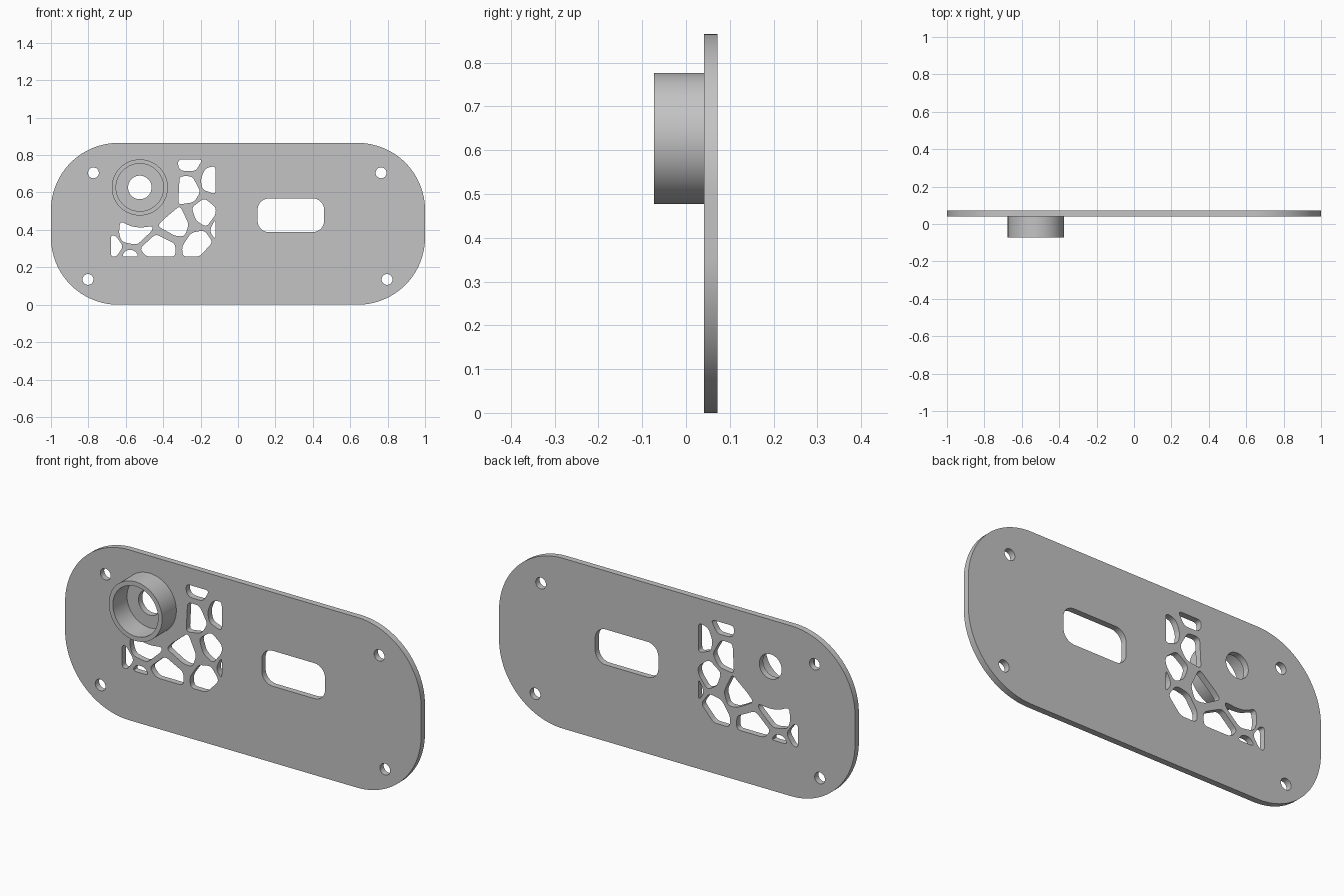
import bpy
import bmesh
import math
from mathutils import Vector

default_cube = bpy.data.objects.get("Cube")
if default_cube:
    bpy.data.objects.remove(default_cube, do_unlink=True)

grey = bpy.data.materials.new("light_grey_plastic")
grey.use_nodes = True
colour = (0.55, 0.55, 0.55, 1.0)
grey.diffuse_color = colour
grey.node_tree.nodes["Principled BSDF"].inputs["Base Color"].default_value = colour


def circle(cx, cz, radius, steps=48):
    angles = [2 * math.pi * i / steps for i in range(steps)]
    return [(cx + radius * math.cos(a), cz + radius * math.sin(a)) for a in angles]


def rounded_box(left, right, bottom, top, radius, steps=16):
    """Rectangle outline with circular corner arcs."""
    corners = [(right - radius, top - radius), (left + radius, top - radius),
               (left + radius, bottom + radius), (right - radius, bottom + radius)]
    points = []
    for quarter, (cx, cz) in enumerate(corners):
        for i in range(steps + 1):
            a = (quarter + i / steps) * math.pi / 2
            points.append((cx + radius * math.cos(a), cz + radius * math.sin(a)))
    return points


def soft_polygon(corners, softness=0.022, steps=5):
    """Polygon outline whose corners are eased with short curves."""
    corners = [Vector(c) for c in corners]
    points = []
    for i, corner in enumerate(corners):
        before = corners[i - 1] - corner
        after = corners[(i + 1) % len(corners)] - corner
        start = corner + before.normalized() * min(softness, before.length * 0.45)
        end = corner + after.normalized() * min(softness, after.length * 0.45)
        for s in range(steps + 1):
            t = s / steps
            points.append(start * (1 - t) ** 2 + corner * 2 * t * (1 - t) + end * t * t)
    return points


def extrude_outlines(name, outlines, front, back):
    """Solid between two y depths; the first outline is the rim, others are holes."""
    curve = bpy.data.curves.new(name, "CURVE")
    curve.dimensions = "2D"
    curve.fill_mode = "BOTH"
    curve.extrude = (back - front) / 2
    for outline in outlines:
        spline = curve.splines.new("POLY")
        spline.points.add(len(outline) - 1)
        for point, (x, z) in zip(spline.points, outline):
            point.co = (x, z, 0, 1)
        spline.use_cyclic_u = True
    curve.materials.append(grey)
    obj = bpy.data.objects.new(name, curve)
    bpy.context.collection.objects.link(obj)
    obj.location.y = (front + back) / 2
    obj.rotation_euler.x = math.pi / 2
    bpy.ops.object.select_all(action="DESELECT")
    obj.select_set(True)
    bpy.context.view_layer.objects.active = obj
    bpy.ops.object.convert(target="MESH")
    obj = bpy.context.object
    bpy.ops.object.transform_apply(location=True, rotation=True, scale=True)
    # Weld the caps to the walls
    bm = bmesh.new()
    bm.from_mesh(obj.data)
    bmesh.ops.remove_doubles(bm, verts=bm.verts, dist=0.0002)
    bmesh.ops.recalc_face_normals(bm, faces=bm.faces)
    bm.to_mesh(obj.data)
    bm.free()
    bpy.ops.object.shade_smooth_by_angle(angle=math.radians(30))
    return obj


# Irregular web of vent openings
upper_vents = [
    [(-.32, .777), (-.19, .777), (-.225, .715), (-.3, .715), (-.32, .735)],
    [(-.2, .67), (-.175, .73), (-.12, .742), (-.12, .59), (-.19, .615)],
    [(-.312, .687), (-.245, .687), (-.2, .605), (-.235, .548), (-.32, .535)],
    [(-.18, .57), (-.118, .52), (-.12, .48), (-.17, .415), (-.225, .45), (-.248, .52)],
    [(-.31, .53), (-.263, .43), (-.285, .365), (-.335, .367), (-.43, .42), (-.405, .45)],
    [(-.12, .457), (-.12, .348), (-.148, .385), (-.145, .415)],
]
lower_vents = [
    [(-.25, .385), (-.18, .398), (-.135, .335), (-.205, .257), (-.295, .257), (-.3, .31)],
    [(-.44, .378), (-.335, .325), (-.335, .257), (-.49, .257), (-.525, .3)],
    [(-.63, .447), (-.57, .418), (-.52, .412), (-.455, .42), (-.46, .395),
     (-.54, .32), (-.62, .335), (-.637, .38)],
    [(-.68, .372), (-.655, .37), (-.613, .312), (-.65, .257), (-.68, .257)],
    [(-.622, .257), (-.6, .293), (-.555, .293), (-.528, .257)],
]
vents = [soft_polygon(v) for v in upper_vents + lower_vents]

# Screw holes near the four corners
screw_spots = [(-.773, .705), (.765, .705), (-.802, .135), (.797, .135)]
screw_holes = [circle(x, z, 0.029, 32) for x, z in screw_spots]

# Flat panel with all of its openings
boss_x, boss_z = -0.525, 0.627
plate_front, plate_back = 0.041, 0.072
rim = rounded_box(-1, 1, 0, 0.865, 0.36, 32)
slot = rounded_box(0.105, 0.46, 0.388, 0.568, 0.06)
shaft_hole = circle(boss_x, boss_z, 0.063)
extrude_outlines("panel", [rim, slot, shaft_hole] + screw_holes + vents,
                 plate_front, plate_back)

# Round collar standing out from the front
extrude_outlines("collar", [circle(boss_x, boss_z, 0.15, 96),
                            circle(boss_x, boss_z, 0.127, 96)],
                 -0.073, plate_front + 0.004)
